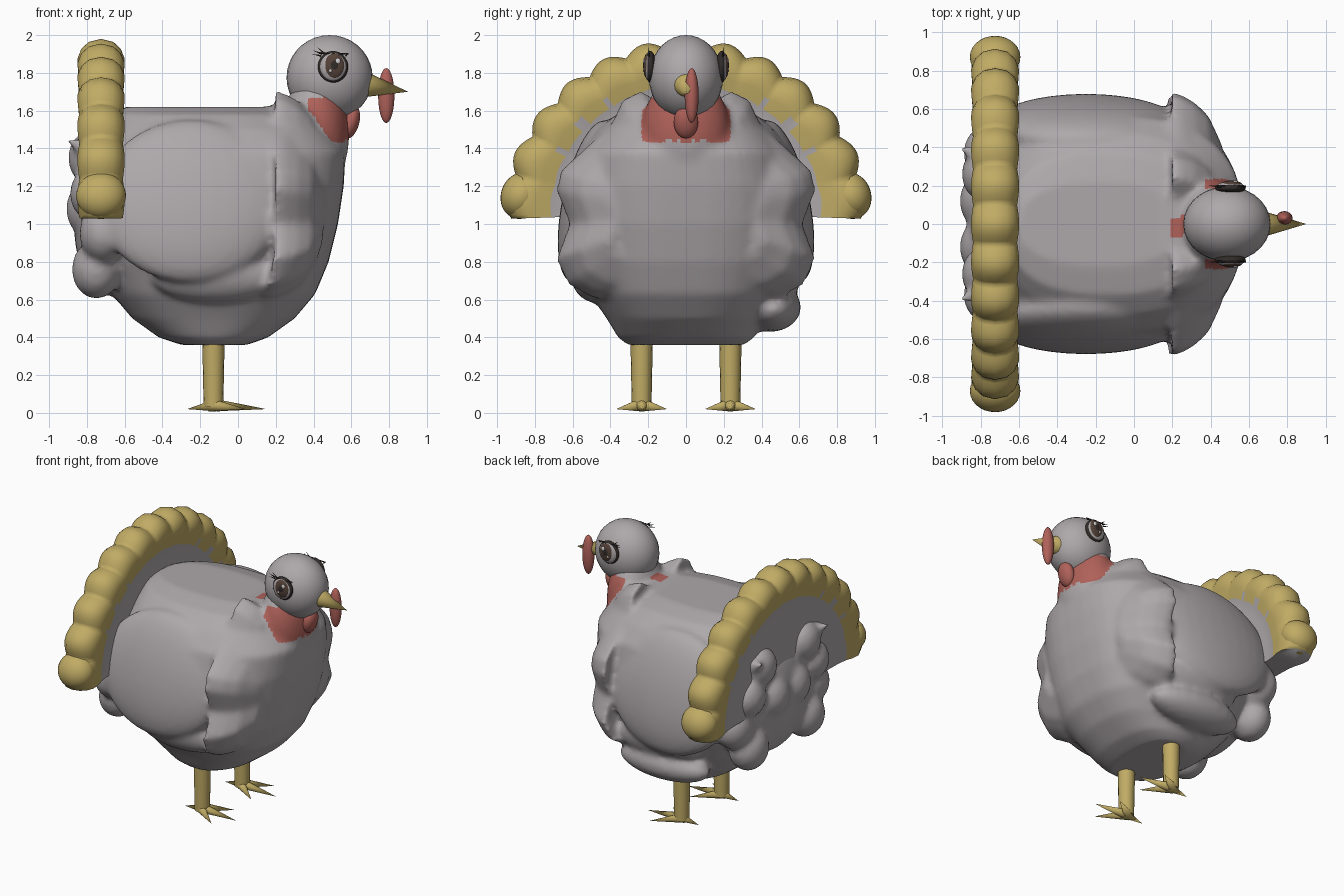
import bpy, bmesh, math
from mathutils import Matrix, Vector, Euler

cube = bpy.data.objects.get("Cube")
if cube:
    bpy.data.objects.remove(cube)


def material(name, rgb):
    m = bpy.data.materials.new(name)
    m.use_nodes = True
    m.diffuse_color = (*rgb, 1)
    m.node_tree.nodes["Principled BSDF"].inputs["Base Color"].default_value = (*rgb, 1)
    return m


GREY = material("feather grey", (0.42, 0.39, 0.40))
YELLOW = material("straw yellow", (0.53, 0.41, 0.13))
RED = material("wattle red", (0.43, 0.12, 0.10))
DARK = material("lash dark", (0.03, 0.025, 0.022))
BROWN = material("iris brown", (0.09, 0.055, 0.04))
WHITE = material("eye highlight", (0.65, 0.62, 0.62))


def smooth(ob, angle):
    bpy.ops.object.select_all(action="DESELECT")
    ob.select_set(True)
    bpy.context.view_layer.objects.active = ob
    bpy.ops.object.shade_smooth_by_angle(angle=math.radians(angle))


def finish(bm, name, mats, angle=60):
    bmesh.ops.recalc_face_normals(bm, faces=bm.faces)
    mesh = bpy.data.meshes.new(name)
    bm.to_mesh(mesh)
    bm.free()
    for m in mats:
        mesh.materials.append(m)
    ob = bpy.data.objects.new(name, mesh)
    bpy.context.collection.objects.link(ob)
    smooth(ob, angle)
    return ob


def blob(bm, loc, size, rot=(0, 0, 0)):
    mat = Matrix.LocRotScale(Vector(loc), Euler([math.radians(a) for a in rot]), Vector(size))
    bmesh.ops.create_uvsphere(bm, u_segments=28, v_segments=18, radius=1, matrix=mat)


def ellipsoid(name, loc, size, mat, rot=(0, 0, 0)):
    bm = bmesh.new()
    blob(bm, loc, size, rot)
    return finish(bm, name, [mat])


def spike(bm, a, b, r1, r2=0.0, sides=10):
    a, b = Vector(a), Vector(b)
    turn = (b - a).to_track_quat("Z", "Y").to_matrix().to_4x4()
    bmesh.ops.create_cone(bm, cap_ends=True, segments=sides, radius1=r1, radius2=r2,
                          depth=(b - a).length, matrix=Matrix.Translation((a + b) / 2) @ turn)


def loft(bm, rings):
    for a, b in zip(rings, rings[1:]):
        for i in range(len(a)):
            j = (i + 1) % len(a)
            bm.faces.new((a[i], a[j], b[j], b[i]))
    bm.faces.new(rings[0])
    bm.faces.new(rings[-1])


# Body core: stacked rounded sections (height, back, front, half width)
bm = bmesh.new()
sections = [(0.36, -0.3, 0.05, 0.31), (0.4, -0.42, 0.16, 0.36), (0.5, -0.56, 0.3, 0.42),
            (0.63, -0.67, 0.41, 0.51), (0.8, -0.76, 0.48, 0.58), (1.0, -0.8, 0.53, 0.61),
            (1.2, -0.8, 0.56, 0.61), (1.38, -0.76, 0.57, 0.56), (1.5, -0.7, 0.48, 0.47),
            (1.58, -0.66, 0.38, 0.37), (1.62, -0.6, 0.25, 0.22)]
rings = []
for z, back, front, half in sections:
    ring = []
    for i in range(48):
        c, s = math.cos(i * math.tau / 48), math.sin(i * math.tau / 48)
        x = (back + front) / 2 + (front - back) / 2 * math.copysign(abs(c) ** 0.85, c)
        ring.append(bm.verts.new((x, half * math.copysign(abs(s) ** 0.75, s), z)))
    rings.append(ring)
loft(bm, rings)

# Neck
blob(bm, (0.41, 0, 1.48), (0.18, 0.235, 0.32))

# Breast cape with a scalloped, flared rear edge
half_edge = [(0.13, 1.64), (0.24, 1.71), (0.34, 1.66), (0.4, 1.52), (0.53, 1.41), (0.67, 1.28),
             (0.69, 1.18), (0.62, 1.0), (0.65, 0.92), (0.69, 0.82), (0.63, 0.68),
             (0.5, 0.61), (0.3, 0.58)]
edge = half_edge + [(-y, z) for y, z in reversed(half_edge)]
rings = []
for scale, x in ((0.8, 0.2), (0.93, 0.2), (1.0, 0.19), (0.98, 0.25), (0.92, 0.32),
                 (0.82, 0.39), (0.6, 0.46)):
    rings.append([bm.verts.new((x - max(0, 0.85 - z) * 0.2, y * scale, 1.05 + (z - 1.05) * scale))
                  for y, z in edge])
loft(bm, rings)

for s in (-1, 1):
    # Folded wings
    blob(bm, (-0.25, s * 0.515, 1.12), (0.5, 0.14, 0.44), (s * 12, 0, 0))
    blob(bm, (-0.12, s * 0.5, 0.72), (0.34, 0.11, 0.14), (s * -20, 0, 0))
    # Rump feathers behind the fan
    for x, y, z, r in ((-0.78, 0.26, 1.35, 0.12), (-0.77, 0.37, 1.16, 0.12),
                       (-0.78, 0.12, 1.08, 0.13), (-0.75, 0.33, 0.76, 0.13),
                       (-0.71, 0.44, 0.95, 0.13)):
        blob(bm, (x, s * y, z), (r, r * 1.2, r * 1.2))
    spike(bm, (-0.76, s * 0.34, 1.38), (-0.92, s * 0.4, 1.45), 0.09)
blob(bm, (-0.7, 0, 1.02), (0.17, 0.42, 0.4))
# Low fold of the left wing
blob(bm, (-0.15, 0.46, 0.55), (0.36, 0.15, 0.12), (10, 0, 0))

body = finish(bm, "body", [GREY, RED])
remesh = body.modifiers.new("fuse", "REMESH")
remesh.mode = "VOXEL"
remesh.voxel_size = 0.02
relax = body.modifiers.new("relax", "SMOOTH")
relax.iterations = 8
for m in list(body.modifiers):
    if m.type in {"REMESH", "SMOOTH"}:
        bpy.ops.object.modifier_apply(modifier=m.name)
for p in body.data.polygons:
    x, y, z = p.center
    throat = x > 0.37 and 1.44 < z < 1.67 and abs(y) < 0.235
    nape = 0.19 < x < 0.26 and -0.07 < y < 0.04 and z > 1.5
    p.material_index = 1 if throat or nape else 0
smooth(body, 70)

# Tail fan: scalloped half disc with a thick yellow rim
bm = bmesh.new()
profile = [(0.02, 0.09), (0.4, 0.095), (0.7, 0.09), (0.77, 0.1), (0.84, 0.12), (0.9, 0.125),
           (0.95, 0.105), (0.985, 0.065), (1.0, 0.0)]
outline = profile + [(r, -t) for r, t in reversed(profile[:-1])]
steps, lobes = 156, 13
rings = []
for k in range(steps + 1):
    u = k / steps
    ang = math.radians(-2 + 184 * u)
    wave = abs(math.sin(math.pi * lobes * u))
    ring = []
    for r, t in outline:
        rim = max(0, (r - 0.7) / 0.3)
        reach = r * (0.875 + 0.045 * wave * rim + 0.05 * math.cos(ang) ** 4)
        thick = t * (1 - rim * 0.12 * (1 - wave))
        ring.append(bm.verts.new((-0.725 + thick, math.cos(ang) * reach,
                                  1.06 + math.sin(ang) * reach)))
    rings.append(ring)
loft(bm, rings)
for f in bm.faces:
    c = f.calc_center_median()
    if len(f.verts) == 4 and math.hypot(c.y, c.z - 1.06) > 0.68 + 0.08 * abs(c.y):
        f.material_index = 1
# Large rounded feather at each end of the rim
for s in (-1, 1):
    old = set(bm.faces)
    blob(bm, (-0.725, s * 0.872, 1.15), (0.132, 0.108, 0.125), (s * 20, 0, 0))
    for f in set(bm.faces) - old:
        f.material_index = 1
finish(bm, "tail_fan", [GREY, YELLOW], 70)

# Head, beak, snood and wattle
ellipsoid("head", (0.485, 0, 1.775), (0.228, 0.196, 0.225), GREY)
bm = bmesh.new()
spike(bm, (0.66, 0, 1.74), (0.9, 0, 1.7), 0.072, sides=16)
finish(bm, "beak", [YELLOW], 70)
ellipsoid("snood", (0.785, 0.03, 1.68), (0.043, 0.037, 0.145), RED)
ellipsoid("wattle", (0.597, 0, 1.54), (0.045, 0.065, 0.09), RED, (0, 15, 0))

for s, side in ((1, "left"), (-1, "right")):
    # Eye layers
    for part, x, y, z, size, mat in (
            ("eye_rim", 0.503, 0.188, 1.832, (0.08, 0.03, 0.084), DARK),
            ("eye_ball", 0.503, 0.198, 1.832, (0.07, 0.024, 0.074), GREY),
            ("iris", 0.508, 0.206, 1.836, (0.056, 0.02, 0.066), BROWN),
            ("pupil", 0.51, 0.2155, 1.84, (0.03, 0.012, 0.036), DARK),
            ("glint", 0.528, 0.22, 1.862, (0.014, 0.008, 0.016), WHITE),
            ("small_glint", 0.49, 0.22, 1.812, (0.009, 0.007, 0.01), WHITE)):
        ellipsoid(f"{side}_{part}", (x, s * y, z), size, mat)

    # Upper lid line and lashes
    bm = bmesh.new()
    spike(bm, (0.43, s * 0.2, 1.905), (0.585, s * 0.195, 1.9), 0.005, 0.004, 6)
    for x, z, dx, dz in ((0.44, 1.89, -0.05, 0.01), (0.445, 1.9, -0.05, 0.02),
                         (0.455, 1.905, -0.035, 0.03), (0.57, 1.89, 0.015, 0.015)):
        spike(bm, (x, s * 0.195, z), (x + dx, s * 0.2, z + dz), 0.005, sides=6)
    finish(bm, f"{side}_lashes", [DARK])

    # Leg and toes
    y = s * 0.235
    bm = bmesh.new()
    spike(bm, (-0.13, y, 0.03), (-0.13, y, 0.42), 0.052, 0.06, 16)
    finish(bm, f"{side}_leg", [YELLOW])
    bm = bmesh.new()
    for tx, ty in ((0.28, 0), (0.17, 0.135), (0.17, -0.135), (-0.14, 0)):
        spike(bm, (-0.15 if tx > 0 else -0.1, y, 0.043), (-0.13 + tx, y + ty, 0.02), 0.036)
    finish(bm, f"{side}_foot", [YELLOW])
